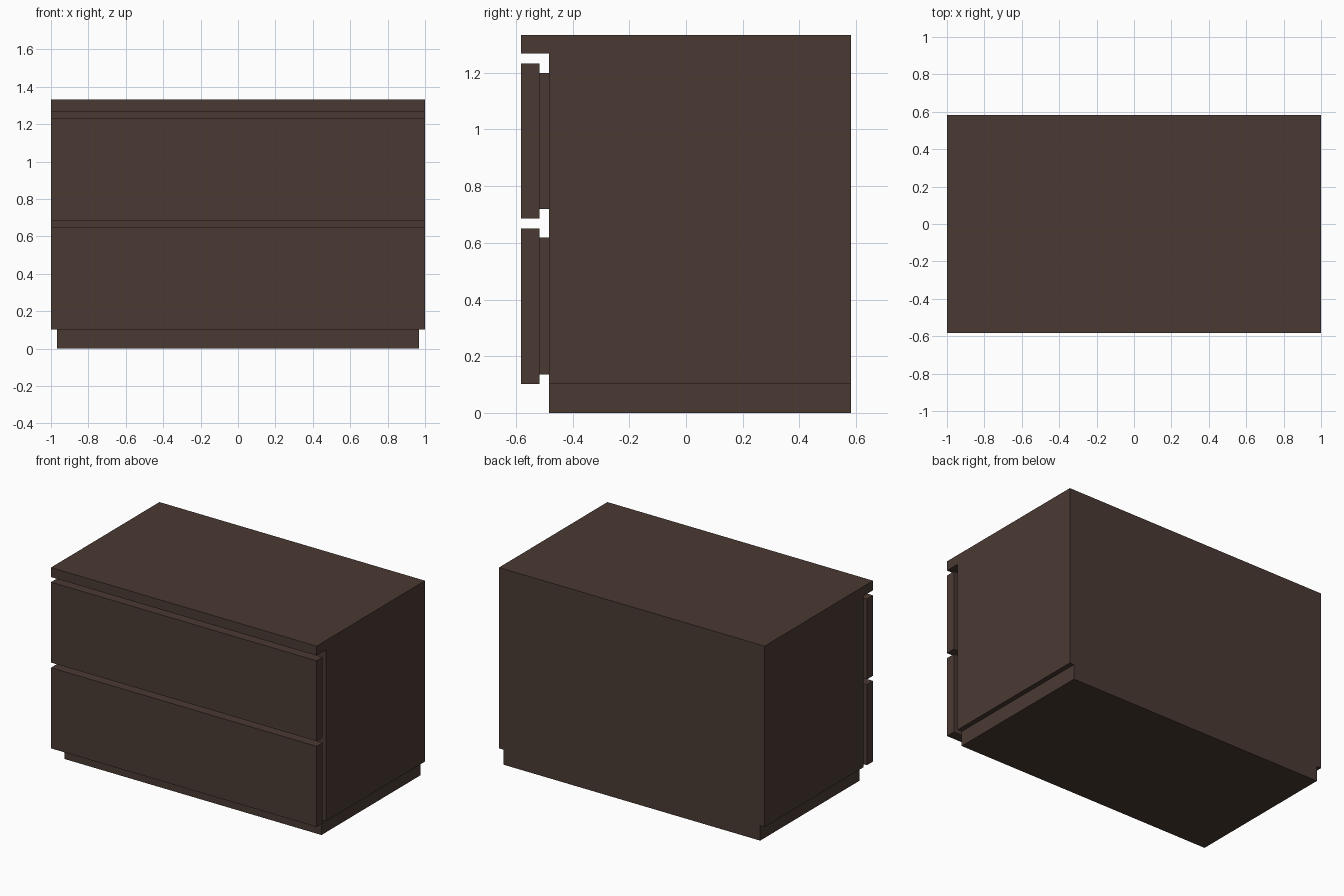
import bpy, bmesh

if "Cube" in bpy.data.objects:
    bpy.data.objects.remove(bpy.data.objects["Cube"])

# Single dark brown wood colour
wood = bpy.data.materials.new("dark_brown_wood")
wood.diffuse_color = (0.0685, 0.0423, 0.0331, 1)
wood.use_nodes = True
wood.node_tree.nodes["Principled BSDF"].inputs["Base Color"].default_value = wood.diffuse_color

FRONT, BODY_FRONT, BACK = -0.583, -0.483, 0.583
BOTTOM, TOP = 0.102, 1.333
INSET = 0.033


def add_object(name, bm):
    bmesh.ops.recalc_face_normals(bm, faces=bm.faces)
    mesh = bpy.data.meshes.new(name)
    bm.to_mesh(mesh)
    bm.free()
    mesh.materials.append(wood)
    obj = bpy.data.objects.new(name, mesh)
    bpy.context.collection.objects.link(obj)
    return obj


def box(name, x, y0, y1, z0, z1):
    bm = bmesh.new()
    bmesh.ops.create_cube(bm, size=1)
    for v in bm.verts:
        v.co.x *= 2 * x
        v.co.y = y0 if v.co.y < 0 else y1
        v.co.z = z0 if v.co.z < 0 else z1
    return add_object(name, bm)


# Cabinet: side profile with overhanging top, extruded across the width
bm = bmesh.new()
profile = [(BACK, BOTTOM), (BACK, TOP), (FRONT, TOP), (FRONT, 1.268),
           (BODY_FRONT, 1.268), (BODY_FRONT, BOTTOM)]
side = bm.faces.new([bm.verts.new((-1, y, z)) for y, z in profile])
ext = bmesh.ops.extrude_face_region(bm, geom=[side])
bmesh.ops.translate(bm, vec=(2, 0, 0),
                    verts=[g for g in ext["geom"] if isinstance(g, bmesh.types.BMVert)])
bmesh.ops.recalc_face_normals(bm, faces=bm.faces)

# Plinth: middle strip of the underside pulled down to the floor
for x in (-1 + INSET, 1 - INSET):
    bmesh.ops.bisect_plane(bm, geom=bm.verts[:] + bm.edges[:] + bm.faces[:],
                           plane_co=(x, 0, 0), plane_no=(1, 0, 0))
strip = [f for f in bm.faces
         if f.calc_center_median().z < BOTTOM + 0.001 and abs(f.calc_center_median().x) < 0.1]
ext = bmesh.ops.extrude_face_region(bm, geom=strip)
for g in ext["geom"]:
    if isinstance(g, bmesh.types.BMVert):
        g.co.z = 0
bmesh.ops.delete(bm, geom=[f for f in strip if f.is_valid], context='FACES_ONLY')
bmesh.ops.dissolve_limit(bm, angle_limit=0.01, verts=bm.verts[:], edges=bm.edges[:])
add_object("cabinet_body", bm)

# Two drawers: a front panel and a smaller spacer behind it
for label, z0, z1 in (("lower", BOTTOM, 0.651), ("upper", 0.686, 1.233)):
    box(label + "_drawer_front", 1, FRONT, -0.517, z0, z1)
    box(label + "_drawer_spacer", 1 - INSET, -0.517, BODY_FRONT, z0 + INSET, z1 - INSET)
